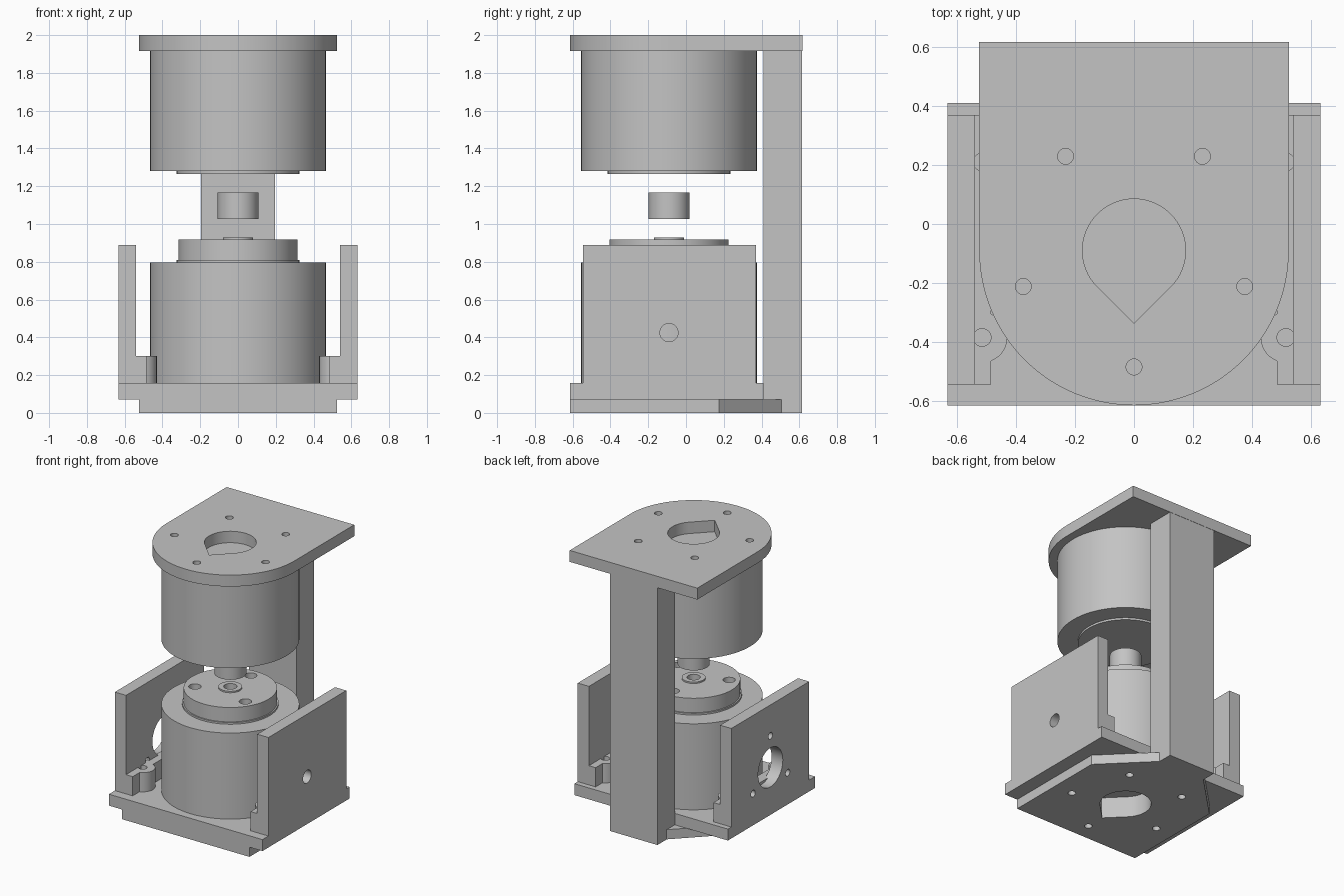
import bpy
import bmesh
from math import sin, cos, pi, radians, acos
from mathutils import Matrix

if "Cube" in bpy.data.objects:
    bpy.data.objects.remove(bpy.data.objects["Cube"])

grey = bpy.data.materials.new("plain grey")
grey.use_nodes = True
grey.diffuse_color = (0.55, 0.55, 0.55, 1)
grey.node_tree.nodes["Principled BSDF"].inputs["Base Color"].default_value = (0.55, 0.55, 0.55, 1)

CY = -0.09  # y of the motor axis
UP = Matrix.Identity(3)
SIDEWAYS = Matrix(((0, 0, 1), (1, 0, 0), (0, 1, 0)))  # profile in y-z, thickness in x


def arc(cx, cy, r, a0, a1, n):
    """Points along an arc, angles in degrees."""
    angles = [radians(a0 + (a1 - a0) * i / n) for i in range(n + 1)]
    return [(cx + r * cos(a), cy + r * sin(a)) for a in angles]


def circle(cx, cy, r, n=64):
    return arc(cx, cy, r, 0, 360, n)[:-1]


def rect(x0, x1, y0, y1):
    return [(x0, y0), (x1, y0), (x1, y1), (x0, y1)]


def extrude(name, loops, lo, hi, axes=UP):
    """Solid from an outline plus hole loops, between two levels."""
    curve = bpy.data.curves.new(name, 'CURVE')
    curve.dimensions = '2D'
    curve.fill_mode = 'BOTH'
    curve.extrude = (hi - lo) / 2
    for pts in loops:
        spline = curve.splines.new('POLY')
        spline.points.add(len(pts) - 1)
        for p, (x, y) in zip(spline.points, pts):
            p.co = (x, y, 0, 1)
        spline.use_cyclic_u = True
    temp = bpy.data.objects.new(name + "_profile", curve)
    bpy.context.collection.objects.link(temp)
    bpy.context.view_layer.update()
    depsgraph = bpy.context.evaluated_depsgraph_get()
    mesh = bpy.data.meshes.new_from_object(temp.evaluated_get(depsgraph))
    bpy.data.objects.remove(temp)
    bpy.data.curves.remove(curve)

    mesh.transform(axes.to_4x4() @ Matrix.Translation((0, 0, (lo + hi) / 2)))
    bm = bmesh.new()
    bm.from_mesh(mesh)
    bmesh.ops.remove_doubles(bm, verts=bm.verts, dist=1e-5)
    bmesh.ops.recalc_face_normals(bm, faces=bm.faces)
    bm.to_mesh(mesh)
    bm.free()
    mesh.name = name
    mesh.materials.clear()
    mesh.materials.append(grey)

    obj = bpy.data.objects.new(name, mesh)
    bpy.context.collection.objects.link(obj)
    bpy.ops.object.select_all(action='DESELECT')
    obj.select_set(True)
    bpy.context.view_layer.objects.active = obj
    bpy.ops.object.shade_smooth_by_angle(angle=radians(30))
    return obj


# Teardrop opening and five screw holes shared by both mounting plates
teardrop = arc(0, CY, 0.175, -45, 225, 48) + [(0, CY - 0.175 * 2 ** 0.5)]
screws = [circle(0.395 * cos(radians(a)), CY + 0.395 * sin(radians(a)), 0.027, 24)
          for a in range(-90, 270, 72)]
mount_holes = [teardrop] + screws

# Frame: top plate, column and two-layer base
top_outline = [(0.525, 0.617), (-0.525, 0.617)] + arc(0, CY, 0.525, 180, 360, 64)
extrude("top_plate", [top_outline] + mount_holes, 1.915, 2.0)
extrude("column", [rect(-0.195, 0.195, 0.41, 0.615)], 0, 1.915)
lower_outline = [(-0.525, -0.615), (0.525, -0.615), (0.525, 0.175), (0.195, 0.505),
                 (-0.195, 0.505), (-0.525, 0.175)]
extrude("base_lower", [lower_outline] + mount_holes, 0, 0.072)
extrude("base_upper", [rect(-0.632, 0.632, -0.615, 0.41)] + mount_holes, 0.072, 0.157)

# Side walls: small hole on the left, large bore with three screw holes on the right
wall = rect(-0.545, 0.37, 0.157, 0.89)
WZ = 0.425
extrude("left_wall", [wall, circle(CY, WZ, 0.048, 32)], 0.54, 0.632, SIDEWAYS)
bore_screws = [circle(CY + 0.235 * cos(radians(a)), WZ + 0.235 * sin(radians(a)), 0.025, 24)
               for a in (90, 210, 330)]
extrude("right_wall", [wall, circle(CY, WZ, 0.145)] + bore_screws, -0.632, -0.54, SIDEWAYS)

# Rails along the wall feet, each with two drilled round bosses
half = 180 - acos(-0.03 / 0.085) * 180 / pi
boss_y = (0.21, -0.385)
rail = [(0.56, -0.545), (0.56, 0.37), (0.485, 0.37)]
for y in boss_y:
    rail += arc(0.515, y, 0.085, 180 - half, 180 + half, 24)
rail.append((0.485, -0.545))
for side, s in (("left", 1), ("right", -1)):
    loops = [rail] + [circle(0.515, y, 0.03, 24) for y in boss_y]
    extrude(side + "_rail", [[(s * x, y) for x, y in loop] for loop in loops], 0.157, 0.30)

# Lower motor with drilled output disc and hollow hub
extrude("lower_motor_body", [circle(0, CY, 0.465, 96)], 0.157, 0.797)
extrude("lower_motor_collar", [circle(0, CY, 0.325, 96)], 0.797, 0.81)
disc_holes = [circle(0.24 * cos(radians(a)), CY + 0.24 * sin(radians(a)), 0.042, 32)
              for a in (90, 210, 330)]
hub_hole = circle(0, CY, 0.045, 32)
extrude("output_disc", [circle(0, CY, 0.315, 96), hub_hole] + disc_holes, 0.81, 0.917)
extrude("output_hub", [circle(0, CY, 0.08, 48), hub_hole], 0.917, 0.928)

# Upper motor and loose coupling below it
extrude("upper_motor_body", [circle(0, CY, 0.465, 96)], 1.28, 1.915)
extrude("upper_motor_collar", [circle(0, CY, 0.325, 96)], 1.265, 1.28)
extrude("coupling", [circle(0, CY, 0.108)], 1.027, 1.167)
